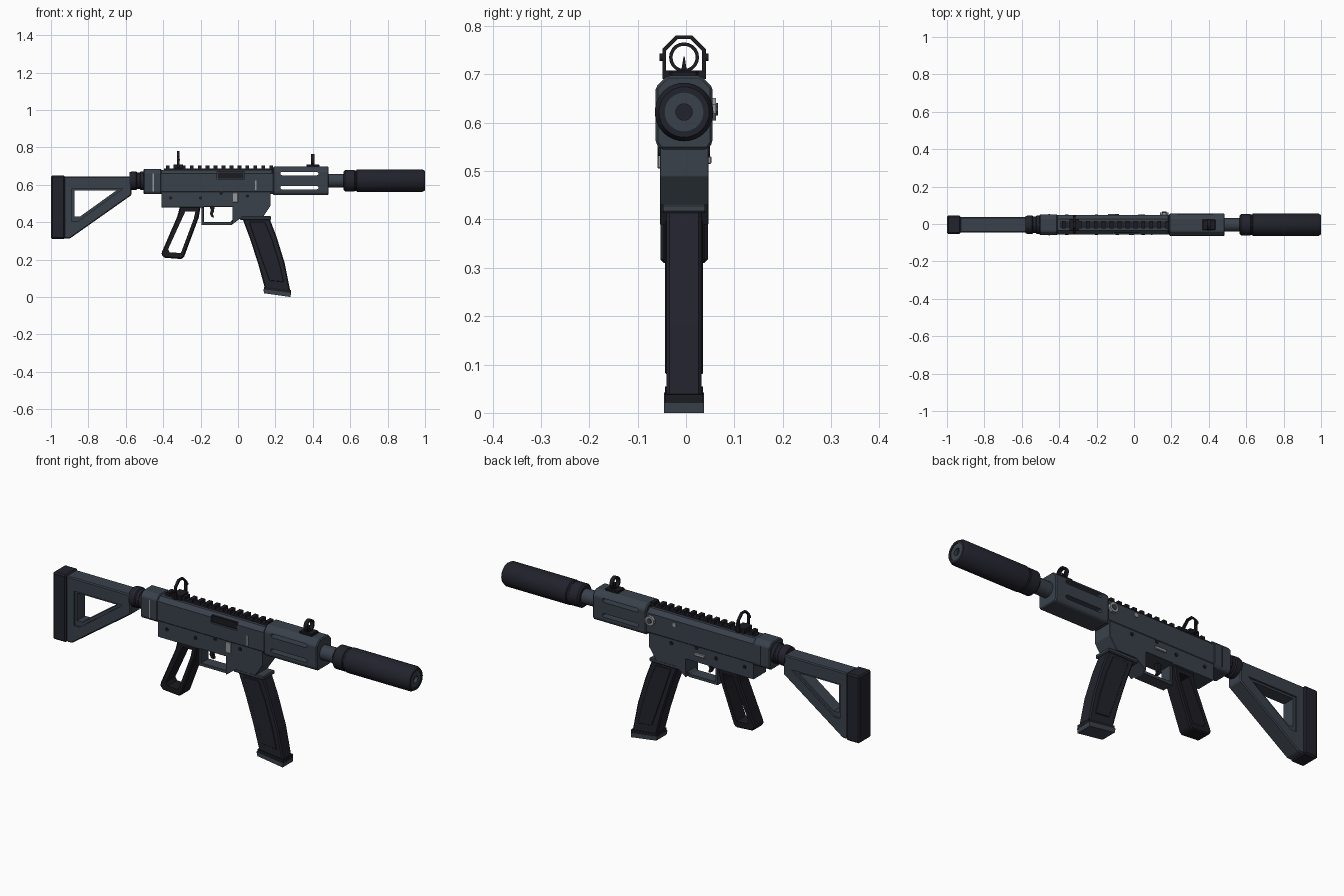
import bpy, bmesh, math
from mathutils import Vector

if "Cube" in bpy.data.objects:
    bpy.data.objects.remove(bpy.data.objects["Cube"])

YC = -0.004   # lateral centre line
AX = 0.622    # bore height


def mat(name, rgb):
    m = bpy.data.materials.new(name)
    m.diffuse_color = (*rgb, 1)
    m.use_nodes = True
    m.node_tree.nodes["Principled BSDF"].inputs["Base Color"].default_value = m.diffuse_color
    return m


SLATE = mat("slate_grey", (0.042, 0.053, 0.070))
DARK = mat("dark_polymer", (0.016, 0.016, 0.026))
BLACK = mat("black_metal", (0.011, 0.011, 0.015))
SILVER = mat("silver_metal", (0.30, 0.31, 0.32))


def finish(name, bm, m, bevel=0, smooth=False):
    bmesh.ops.recalc_face_normals(bm, faces=bm.faces)
    me = bpy.data.meshes.new(name)
    bm.to_mesh(me)
    bm.free()
    ob = bpy.data.objects.new(name, me)
    bpy.context.collection.objects.link(ob)
    if m:
        me.materials.append(m)
    if bevel:
        add_bevel(ob, bevel)
    if smooth:
        bpy.ops.object.select_all(action='DESELECT')
        ob.select_set(True)
        bpy.context.view_layer.objects.active = ob
        bpy.ops.object.shade_smooth_by_angle(angle=math.radians(35))
    return ob


def add_bevel(ob, width):
    b = ob.modifiers.new("edge", 'BEVEL')
    b.width, b.segments, b.limit_method = width, 1, 'ANGLE'


def extrude(name, pts, step, m, bevel=0):
    """Extrude a closed polygon of 3D points along step."""
    bm = bmesh.new()
    f = bm.faces.new([bm.verts.new(p) for p in pts])
    r = bmesh.ops.extrude_face_region(bm, geom=[f])
    bmesh.ops.translate(bm, vec=Vector(step),
                        verts=[v for v in r['geom'] if isinstance(v, bmesh.types.BMVert)])
    return finish(name, bm, m, bevel)


def plate(name, pts, half, m, bevel=0, yc=YC):
    """Side outline in x,z with a half thickness in y."""
    return extrude(name, [(x, yc - half, z) for x, z in pts], (0, 2 * half, 0), m, bevel)


def section(name, pts, x0, x1, m, bevel=0):
    """Cross-section in y,z extruded along x."""
    return extrude(name, [(x0, y, z) for y, z in pts], (x1 - x0, 0, 0), m, bevel)


def box(name, x0, x1, y0, y1, z0, z1, m, bevel=0):
    return section(name, [(y0, z0), (y1, z0), (y1, z1), (y0, z1)], x0, x1, m, bevel)


def lathe(name, prof, m, n=32):
    """Revolve (x, radius) points about the bore axis."""
    bm = bmesh.new()
    rings = [[bm.verts.new((x, YC + r * math.sin(2 * math.pi * i / n),
                            AX + r * math.cos(2 * math.pi * i / n))) for i in range(n)]
             for x, r in prof]
    for a, b in zip(rings, rings[1:]):
        for i in range(n):
            j = (i + 1) % n
            bm.faces.new((a[i], a[j], b[j], b[i]))
    bmesh.ops.remove_doubles(bm, verts=bm.verts, dist=1e-5)
    return finish(name, bm, m, smooth=True)


def stud(name, x, z, r, y0, y1, m, n=12):
    pts = [(x + r * math.cos(2 * math.pi * (i + .5) / n), y0,
            z + r * math.sin(2 * math.pi * (i + .5) / n)) for i in range(n)]
    return extrude(name, pts, (0, y1 - y0, 0), m)


def cut(ob, cutters, bevel=0):
    for c in cutters:
        c.hide_render = True
        b = ob.modifiers.new("cut", 'BOOLEAN')
        b.operation, b.solver, b.object = 'DIFFERENCE', 'EXACT', c
    m = ob.data.materials[0]
    dg = bpy.context.evaluated_depsgraph_get()
    me = bpy.data.meshes.new_from_object(ob.evaluated_get(dg))
    ob.modifiers.clear()
    me.materials.clear()
    me.materials.append(m)
    for p in me.polygons:
        p.material_index = 0
    ob.data = me
    for c in cutters:
        bpy.data.objects.remove(c)
    if bevel:
        add_bevel(ob, bevel)


# --- stock: butt pad, triangular frame, connecting collar
plate("butt_pad", [(-1, .31), (-.926, .31), (-.926, .65), (-1, .65)], .049, DARK, .007)
stock = plate("stock", [(-.93, .645), (-.57, .645), (-.57, .545), (-.9, .312), (-.93, .312)],
              .041, SLATE, .005)
hole = plate("stock_hole", [(-.875, .57), (-.65, .57), (-.845, .43), (-.875, .43)], .1, None)
tri = [(-.887, .58), (-.615, .58), (-.855, .405), (-.887, .405)]
cut(stock, [hole] + [plate("stock_recess", tri, .02, None, 0, YC + s * .052) for s in (-1, 1)])
lathe("stock_collar", [(-.58, 0), (-.58, .046), (-.565, .05), (-.545, .05), (-.54, .045),
                       (-.525, .045), (-.52, .05), (-.50, .05), (-.50, 0)], DARK, 16)

# --- upper receiver
def octo(h, z0, z1, c):
    return [(YC - h + .01, z0), (YC + h - .01, z0), (YC + h, z0 + .014), (YC + h, z1 - c),
            (YC + h - c, z1), (YC - h + c, z1), (YC - h, z1 - c), (YC - h, z0 + .014)]


upper = section("upper_receiver", octo(.052, .55, .68, .02), -.43, .19, SLATE)
port = box("port_cut", -.113, .035, -.1, -.046, .63, .672, None)
cut(upper, [port])
box("ejection_port", -.108, .03, -.052, -.042, .635, .667, BLACK)
section("rear_block", octo(.055, .55, .685, .02), -.505, -.41, SLATE, .004)
for s in (-1, 1):
    box("rear_block_line", -.456, -.45, YC + s * .0545 - .003, YC + s * .0545 + .003,
        .565, .66, SILVER if s < 0 else BLACK)

# --- handguard with see-through slots
guard = section("handguard", octo(.059, .545, .697, .024), .187, .485, SLATE, .005)


def slot(x0, x1, z, r):
    arc = [math.pi * i / 6 for i in range(7)]
    return plate("slot_cut", [(x1 - r + r * math.sin(a), z + r * math.cos(a)) for a in arc] +
                 [(x0 + r - r * math.sin(a), z - r * math.cos(a)) for a in arc], .2, None)


cut(guard, [slot(.227, .43, z, .0095) for z in (.585, .66)])
section("handguard_seam", octo(.048, .555, .685, .02), .18, .192, BLACK)

# --- barrel and suppressor
lathe("barrel", [(.48, 0), (.48, .037), (.57, .037), (.57, 0)], SLATE, 20)
lathe("suppressor", [(.565, 0), (.565, .05), (.573, .058), (.622, .058), (.625, .055),
                     (.632, .055), (.636, .0605), (.985, .0605), (1, .052), (1, .04),
                     (.98, .04), (.98, 0)], DARK)
lathe("muzzle_ring", [(.979, .017), (.997, .017), (.997, .04), (.979, .04)], SLATE)

# --- top rail with teeth
box("rail_base", -.395, .187, YC - .017, YC + .017, .675, .688, DARK)
for i in range(14):
    x = -.385 + i * .0425
    box("rail_tooth", x, x + .02, YC - .021, YC + .021, .686, .702, BLACK)

# --- sights: octagonal rear arch, round front ring with post
def sight_loop(name, x0, x1, outer, inner):
    ob = section(name, outer, x0, x1, BLACK)
    cut(ob, [section("sight_cut", inner, x0 - .05, x1 + .05, None)])


def arch(h, z0, z1, c):
    return [(YC - h, z0), (YC + h, z0), (YC + h, z1 - c), (YC + h - c, z1),
            (YC - h + c, z1), (YC - h, z1 - c)]


def ring(r, z, n=20):
    return [(YC + r * math.sin(2 * math.pi * i / n), z + r * math.cos(2 * math.pi * i / n))
            for i in range(n)]


sight_loop("rear_sight", -.325, -.312, arch(.045, .69, .78, .028), arch(.037, .708, .773, .024))
box("rear_sight_base", -.345, -.295, YC - .03, YC + .03, .685, .708, BLACK)
sight_loop("front_sight", .39, .41, ring(.031, .735), ring(.024, .735))
box("front_sight_base", .365, .435, YC - .028, YC + .028, .69, .708, BLACK, .003)
section("front_post", [(YC - .006, .706), (YC + .006, .706), (YC + .001, .737),
                       (YC - .001, .737)], .396, .404, BLACK)
for s in (-1, 1):
    stud("sight_knob", -.318, .735, .008, YC + s * .044, YC + s * .051, BLACK)

# --- lower receiver, magazine well and trigger guard in one outline
lower = plate("lower_receiver", [(-.41, .572), (-.41, .48), (-.195, .48), (-.195, .385),
                                 (-.035, .385), (.025, .43), (.135, .43), (.175, .49),
                                 (.175, .572)], .05, SLATE)
cut(lower, [plate("guard_opening", [(-.183, .482), (-.183, .4), (-.043, .4), (-.03, .412),
                                    (-.03, .482)], .2, None)] +
    [box("guard_side", -.25, -.03, YC + min(s * .03, s * .2), YC + max(s * .03, s * .2),
         .3, .478, None) for s in (-1, 1)], .003)
box("magwell_lip", .01, .177, YC - .046, YC + .046, .413, .432, SLATE, .004)
plate("trigger", [(-.155, .49), (-.125, .49), (-.128, .46), (-.134, .445), (-.128, .425),
                  (-.142, .428), (-.15, .445), (-.145, .465)], .009, BLACK)

# --- small controls
box("magazine_release", -.028, 0, -.059, -.05, .505, .558, SILVER, .002)
box("receiver_catch", .09, .098, -.06, -.05, .572, .622, SILVER)
box("fire_selector", -.14, -.08, .04, .053, .515, .53, SILVER, .002)
stud("charging_bolt", .162, .628, .025, .04, .062, SILVER, 8)
stud("charging_bolt_cap", .162, .628, .014, .06, .066, SLATE, 8)
stud("side_button", .03, .64, .01, .04, .052, SILVER)
for x, z in ((-.36, .53), (-.2, .53), (.05, .54), (-.09, .555)):
    for s in (-1, 1):
        stud("pin", x, z, .009, YC + s * .045, YC + s * .054, BLACK)

# --- open-frame pistol grip
grip = plate("grip", [(-.31, .485), (-.2, .485), (-.21, .425), (-.288, .215), (-.3, .203),
                      (-.395, .21), (-.41, .228), (-.405, .245), (-.325, .43)], .038, BLACK, .006)
cut(grip, [plate("grip_hole", [(-.282, .457), (-.228, .457), (-.236, .42), (-.305, .236),
                               (-.365, .238), (-.374, .255)], .1, None)])

# --- curved magazine, raised side ribs and base plate
mag = [(.02, .43), (.165, .43), (.207, .32), (.25, .18), (.28, .03),
       (.145, .042), (.11, .17), (.065, .31)]
plate("magazine", mag, .036, DARK, .006)
plate("magazine_panel", [(.06, .4), (.145, .4), (.182, .31), (.222, .18), (.245, .08),
                         (.168, .088), (.135, .18), (.09, .31)], .039, DARK, .002)
plate("magazine_base", [(.135, .042), (.283, .022), (.281, 0), (.14, .02)], .041, SLATE)
plate("magazine_foot", [(.14, .055), (.283, .038), (.283, .02), (.137, .04)], .039, BLACK)
